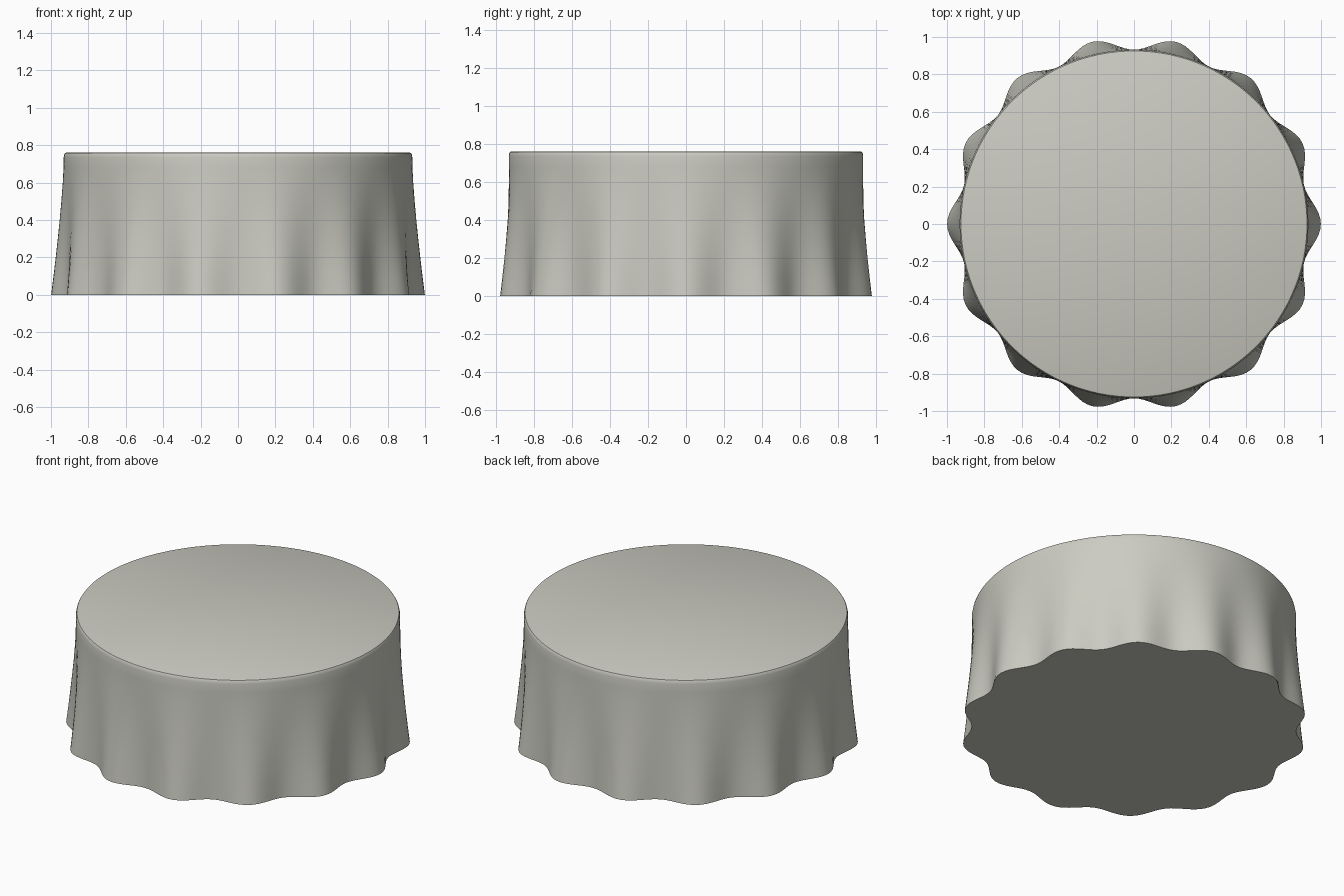
import bpy, bmesh, math

if "Cube" in bpy.data.objects:
    bpy.data.objects.remove(bpy.data.objects["Cube"])

WAVES, SEGS, HEIGHT = 14, 224, 0.76

# One flat colour
mat = bpy.data.materials.new("light warm grey")
mat.diffuse_color = (0.60, 0.60, 0.54, 1)
mat.use_nodes = True
mat.node_tree.nodes["Principled BSDF"].inputs["Base Color"].default_value = mat.diffuse_color


# Height levels: fluted skirt, then rounded shoulder
levels = [(z, 0.932) for z in (0, 0.1, 0.2, 0.3, 0.4, 0.5, 0.6, 0.68, 0.735)]
levels += [(0.750, 0.929), (0.757, 0.925), (HEIGHT, 0.918)]


def radius(base, z, a):
    """Flutes are deepest at the bottom and fade out towards the shoulder."""
    fade = max(0.0, 1 - z / 0.7) ** 1.35
    return base + 0.067 * fade * (0.5 + 0.5 * math.cos(WAVES * a))


bm = bmesh.new()
rings = []
for z, base in levels:
    ring = []
    for i in range(SEGS):
        a = 2 * math.pi * i / SEGS
        r = radius(base, z, a)
        ring.append(bm.verts.new((r * math.cos(a), r * math.sin(a), z)))
    rings.append(ring)

# Side wall
for lo, hi in zip(rings, rings[1:]):
    for i in range(SEGS):
        j = (i + 1) % SEGS
        bm.faces.new((lo[i], lo[j], hi[j], hi[i]))

# Flat top and bottom
bm.faces.new(rings[-1])
bm.faces.new(rings[0][::-1])

mesh = bpy.data.meshes.new("fluted_cap")
bm.to_mesh(mesh)
bm.free()
mesh.materials.append(mat)
cap = bpy.data.objects.new("fluted_cap", mesh)
bpy.context.collection.objects.link(cap)

# Smooth wall, crisp rims
bpy.context.view_layer.objects.active = cap
cap.select_set(True)
bpy.ops.object.shade_smooth_by_angle(angle=math.radians(35))
